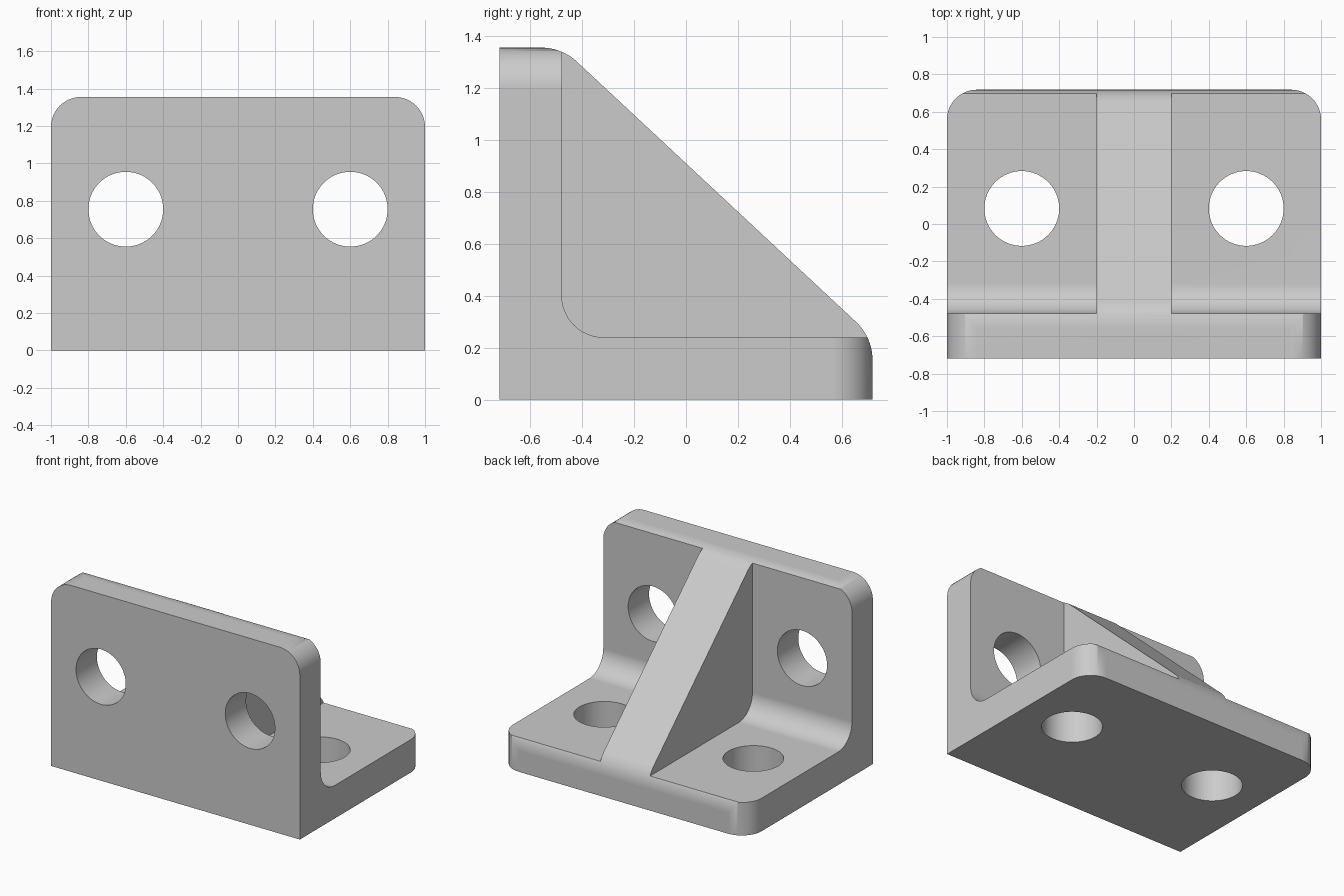
import bpy, bmesh, math
from mathutils import Vector

cube = bpy.data.objects.get("Cube")
if cube:
    bpy.data.objects.remove(cube, do_unlink=True)

# Main dimensions
HALF_W, HALF_D, HEIGHT = 1.0, 0.718, 1.355
PLATE, RIB, CORNER, EDGE = 0.24, 0.2, 0.16, 0.2
HOLE_R, HOLE_X, HOLE_Z, HOLE_Y = 0.2, 0.6, 0.755, 0.083
INNER_Y = PLATE - HALF_D

steel = bpy.data.materials.new("plain grey")
steel.use_nodes = True
steel.diffuse_color = (0.6, 0.6, 0.6, 1)
steel.node_tree.nodes["Principled BSDF"].inputs["Base Color"].default_value = (0.6, 0.6, 0.6, 1)


def rounded(points, steps=12):
    """Outline from (u, v, radius) corners, each rounded by a tangent arc."""
    out = []
    for i, (u, v, r) in enumerate(points):
        p = Vector((u, v))
        if r == 0:
            out.append(p)
            continue
        a = (Vector(points[i - 1][:2]) - p).normalized()
        b = (Vector(points[(i + 1) % len(points)][:2]) - p).normalized()
        half = a.angle(b) / 2
        centre = p + (a + b).normalized() * r / math.sin(half)
        start = p + a * r / math.tan(half) - centre
        end = p + b * r / math.tan(half) - centre
        sweep = start.angle_signed(end)
        for k in range(steps + 1):
            t = -sweep * k / steps
            c, s = math.cos(t), math.sin(t)
            out.append(centre + Vector((start.x * c - start.y * s, start.x * s + start.y * c)))
    return out


def circle(u, v, r, n=64):
    return [Vector((u + r * math.cos(k * math.tau / n), v + r * math.sin(k * math.tau / n)))
            for k in range(n)]


def prism(name, outline, axis, lo, hi):
    """Extrude a flat outline along x, y or z between lo and hi."""
    place = {"x": lambda p, d: (d, p.x, p.y),
             "y": lambda p, d: (p.x, d, p.y),
             "z": lambda p, d: (p.x, p.y, d)}[axis]
    bm = bmesh.new()
    face = bm.faces.new([bm.verts.new(place(p, lo)) for p in outline])
    new = bmesh.ops.extrude_face_region(bm, geom=[face])["geom"]
    shift = Vector(place(Vector((0, 0)), hi - lo))
    bmesh.ops.translate(bm, vec=shift, verts=[g for g in new if isinstance(g, bmesh.types.BMVert)])
    bmesh.ops.recalc_face_normals(bm, faces=bm.faces)
    mesh = bpy.data.meshes.new(name)
    bm.to_mesh(mesh)
    bm.free()
    mesh.materials.append(steel)
    obj = bpy.data.objects.new(name, mesh)
    bpy.context.collection.objects.link(obj)
    return obj


def cut(body, cutter, operation="DIFFERENCE"):
    mod = body.modifiers.new("cut", "BOOLEAN")
    mod.operation, mod.object, mod.solver = operation, cutter, "EXACT"
    bpy.context.view_layer.objects.active = body
    bpy.ops.object.modifier_apply(modifier=mod.name)
    bpy.data.objects.remove(cutter, do_unlink=True)


# Side profile: wall, sloping rib and base as one solid
bracket = prism("corner_bracket", rounded([
    (-HALF_D, 0, 0), (HALF_D, 0, 0), (HALF_D, PLATE, EDGE),
    (INNER_Y, HEIGHT, EDGE), (-HALF_D, HEIGHT, 0)]), "x", -HALF_W, HALF_W)

# Rounded corners of the wall and of the base
cut(bracket, prism("wall_outline", rounded([
    (-HALF_W, -1, 0), (HALF_W, -1, 0), (HALF_W, HEIGHT, CORNER),
    (-HALF_W, HEIGHT, CORNER)]), "y", -2, 2), "INTERSECT")
cut(bracket, prism("base_outline", rounded([
    (-HALF_W, -1, 0), (HALF_W, -1, 0), (HALF_W, HALF_D, CORNER),
    (-HALF_W, HALF_D, CORNER)]), "z", -2, 2), "INTERSECT")

# Pockets beside the rib, with a filleted inner corner, and the bolt holes
for side in (-1, 1):
    pocket = rounded([(INNER_Y, PLATE, CORNER), (2, PLATE, 0), (2, 2, 0), (INNER_Y, 2, 0)])
    lo, hi = sorted((side * RIB, side * 1.5))
    cut(bracket, prism("pocket", pocket, "x", lo, hi))
    cut(bracket, prism("wall_hole", circle(side * HOLE_X, HOLE_Z, HOLE_R), "y", -1, INNER_Y + 0.1))
    cut(bracket, prism("base_hole", circle(side * HOLE_X, HOLE_Y, HOLE_R), "z", -1, PLATE + 0.1))

# Smooth the rounded surfaces and keep the flats flat
bpy.ops.object.select_all(action="DESELECT")
bracket.select_set(True)
bpy.context.view_layer.objects.active = bracket
bpy.ops.object.shade_smooth_by_angle(angle=math.radians(30))
weighted = bracket.modifiers.new("flat shading", "WEIGHTED_NORMAL")
weighted.keep_sharp = True
